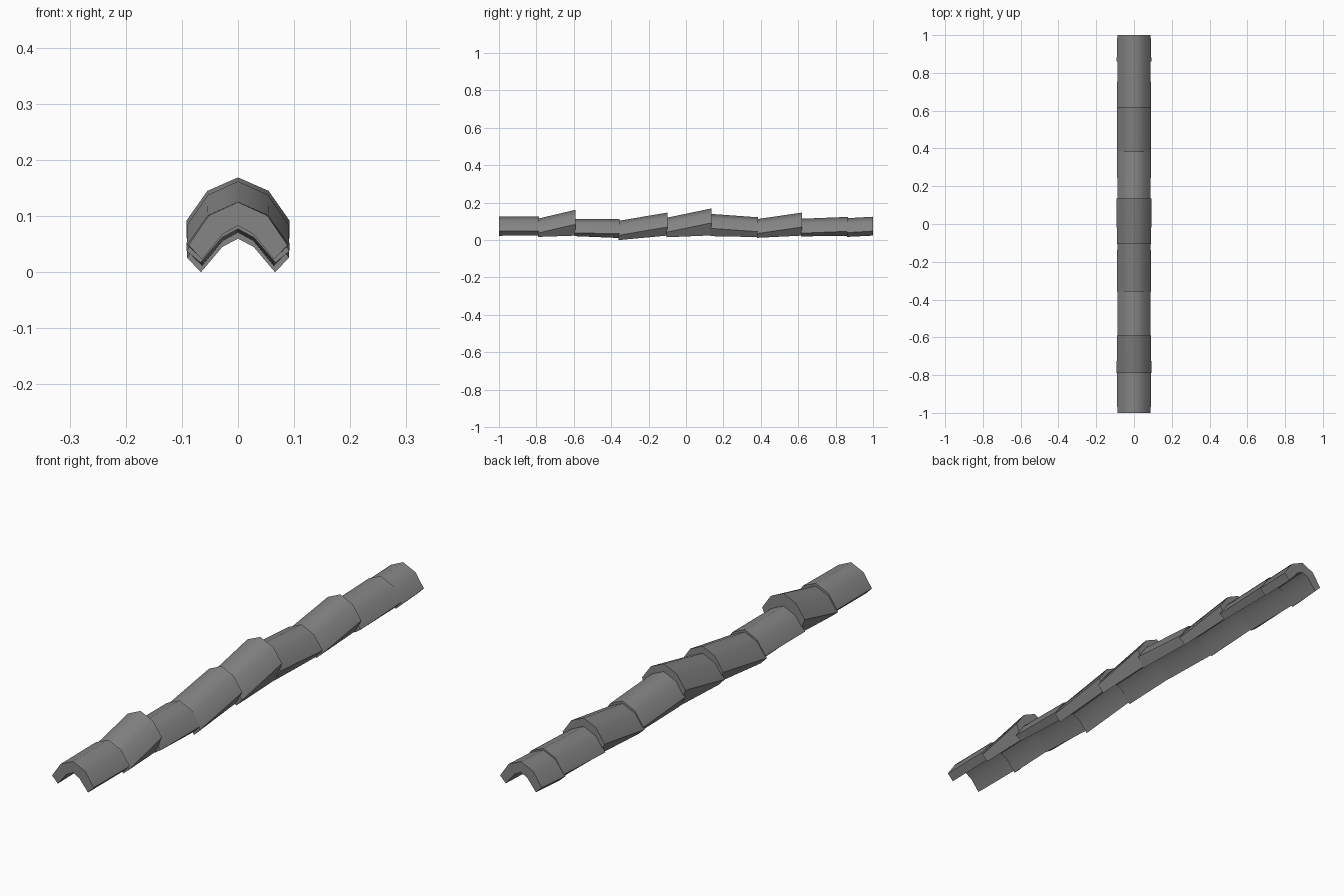
import bpy, bmesh, math

if "Cube" in bpy.data.objects:
    bpy.data.objects.remove(bpy.data.objects["Cube"])

clay = bpy.data.materials.new("grey clay")
clay.diffuse_color = (0.235, 0.235, 0.235, 1)
clay.use_nodes = True
clay.node_tree.nodes["Principled BSDF"].inputs["Base Color"].default_value = clay.diffuse_color

# half cross-section, heights relative to the crown / to the bottom lip
OUTER = [(0.091, -0.077), (0.054, -0.024), (0.0, 0.0)]
INNER = [(0.066, 0.0), (0.028, 0.045), (0.0, 0.060)]


def section(top, bottom, width):
    """Closed arch outline: outer left to right, inner right to left."""
    out = [(x * width, top + z) for x, z in OUTER]
    inn = [(x * width, bottom + z) for x, z in INNER]
    outer = [(-x, z) for x, z in out] + out[1::-1]
    inner = inn + [(-x, z) for x, z in inn[1::-1]]
    # out[1::-1] gives shoulder then edge, so the outline runs on
    return outer + inner


def ridge_tile(index, y0, y1, top0, top1, low0, low1, w0, w1):
    bm = bmesh.new()
    a = [bm.verts.new((x, y0, z)) for x, z in section(top0, low0, w0)]
    b = [bm.verts.new((x, y1, z)) for x, z in section(top1, low1, w1)]
    n = len(a)
    for i in range(n):
        j = (i + 1) % n
        bm.faces.new((a[i], a[j], b[j], b[i]))
    # end caps, as strips between outer and inner outline
    for ring in (a, b):
        for i in range(4):
            bm.faces.new((ring[i], ring[i + 1], ring[8 - i], ring[9 - i]))
    bmesh.ops.recalc_face_normals(bm, faces=bm.faces)
    mesh = bpy.data.meshes.new("ridge_tile")
    bm.to_mesh(mesh)
    bm.free()
    mesh.materials.append(clay)
    ob = bpy.data.objects.new(f"ridge_tile_{index}", mesh)
    bpy.context.collection.objects.link(ob)
    bpy.ops.object.select_all(action='DESELECT')
    ob.select_set(True)
    bpy.context.view_layer.objects.active = ob
    bpy.ops.object.shade_smooth_by_angle(angle=math.radians(50))


# start y, end y, crown heights, lip heights, width factors
TILES = [
    (-1.00, -0.785, 0.128, 0.129, 0.026, 0.028, 0.97, 1.0),
    (-0.79, -0.59, 0.118, 0.165, 0.020, 0.027, 1.01, 0.99),
    (-0.595, -0.355, 0.117, 0.116, 0.024, 0.014, 0.97, 0.97),
    (-0.36, -0.10, 0.106, 0.150, 0.003, 0.027, 1.0, 0.97),
    (-0.105, 0.135, 0.122, 0.172, 0.018, 0.028, 1.0, 1.01),
    (0.13, 0.385, 0.143, 0.125, 0.024, 0.019, 0.97, 0.98),
    (0.38, 0.62, 0.115, 0.150, 0.015, 0.027, 1.0, 0.98),
    (0.615, 0.865, 0.117, 0.127, 0.023, 0.025, 0.98, 0.97),
    (0.86, 1.00, 0.120, 0.128, 0.020, 0.027, 1.01, 0.97),
]
for k, t in enumerate(TILES, 1):
    ridge_tile(k, *t)

# settle the row on the ground
lowest = min(v.co.z for o in bpy.data.objects for v in o.data.vertices)
for o in bpy.data.objects:
    for v in o.data.vertices:
        v.co.z -= lowest
